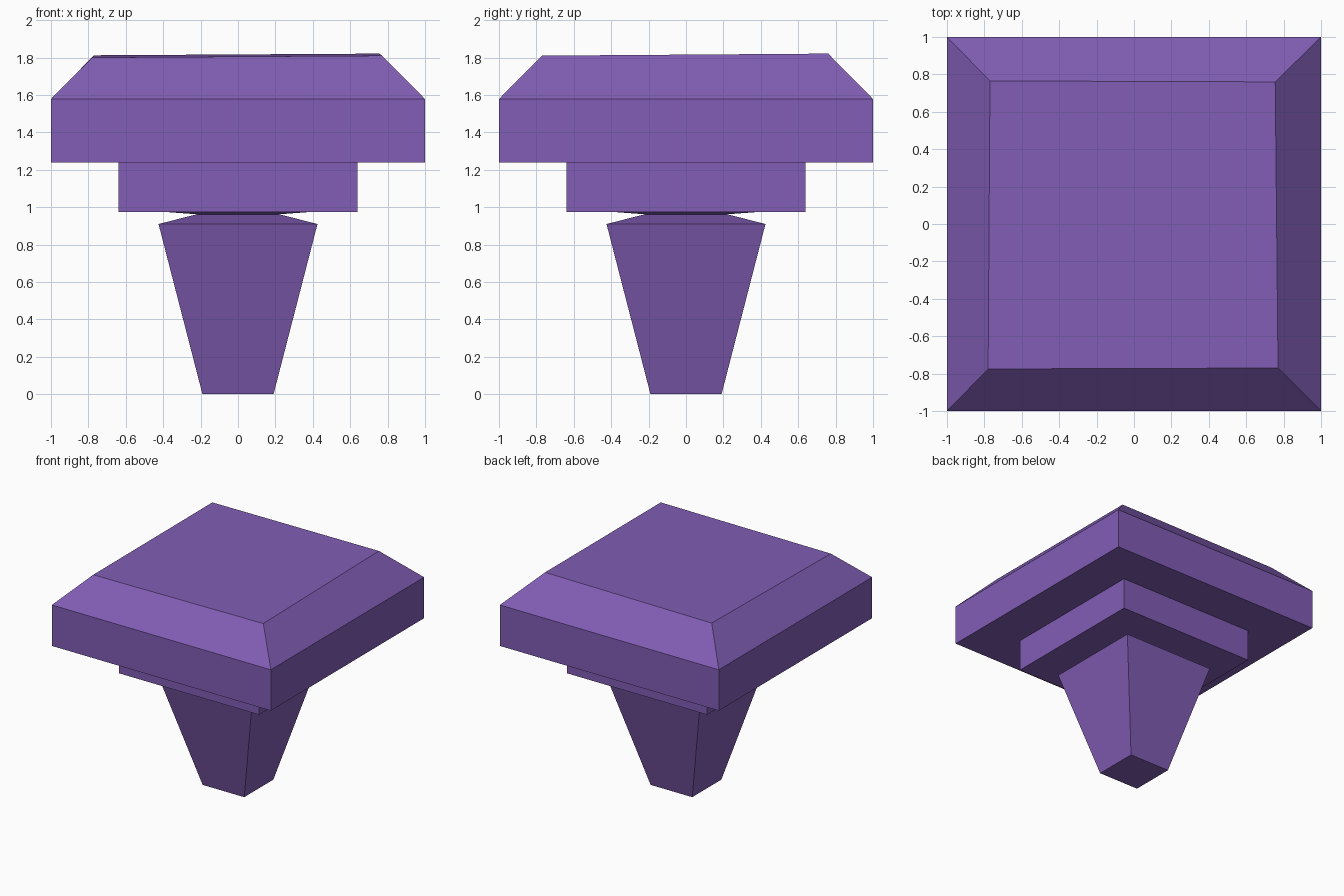
import bpy, bmesh

if "Cube" in bpy.data.objects:
    bpy.data.objects.remove(bpy.data.objects["Cube"])

purple = bpy.data.materials.new("purple")
purple.diffuse_color = (0.22, 0.11, 0.46, 1)
purple.use_nodes = True
purple.node_tree.nodes["Principled BSDF"].inputs["Base Color"].default_value = purple.diffuse_color


def square(h, z):
    return [(-h, -h, z), (h, -h, z), (h, h, z), (-h, h, z)]


def loft(name, rings, cap_bottom=True, cap_top=True):
    """Skin a stack of four-cornered rings, bottom to top."""
    bm = bmesh.new()
    loops = [[bm.verts.new(p) for p in r] for r in rings]
    for a, b in zip(loops, loops[1:]):
        for i in range(4):
            j = (i + 1) % 4
            bm.faces.new((a[i], a[j], b[j], b[i]))
    if cap_bottom:
        bm.faces.new(loops[0][::-1])
    if cap_top:
        bm.faces.new(loops[-1])
    me = bpy.data.meshes.new(name)
    bm.to_mesh(me)
    bm.free()
    me.materials.append(purple)
    ob = bpy.data.objects.new(name, me)
    bpy.context.collection.objects.link(ob)
    return ob


# Tapered stem with a pinched neck under the collar
loft("stem", [square(0.19, 0), square(0.425, 0.91),
              square(0.22, 0.962), square(0.37, 0.973)], cap_top=False)

# Square collar
loft("collar", [square(0.64, 0.973), square(0.64, 1.24)], cap_top=False)

# Wide slab with chamfered, slightly tilted top
tilted_top = [(-0.78, -0.775, 1.80), (0.77, -0.77, 1.81),
              (0.755, 0.76, 1.821), (-0.77, 0.765, 1.812)]
loft("cap", [square(1.0, 1.24), square(1.0, 1.578), tilted_top])
